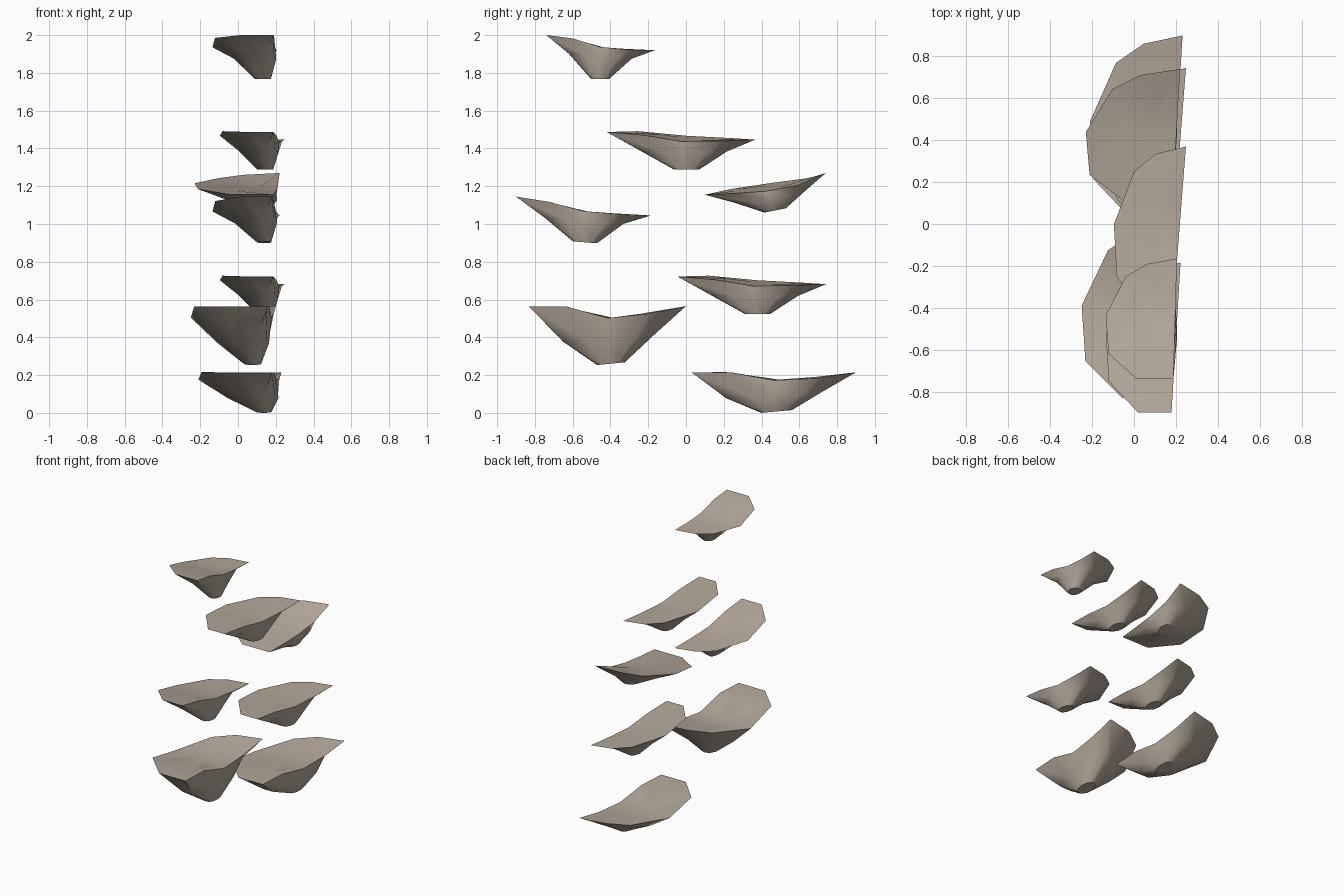
import bpy, bmesh, math

if "Cube" in bpy.data.objects:
    bpy.data.objects.remove(bpy.data.objects["Cube"])

mat = bpy.data.materials.new("taupe stone")
mat.diffuse_color = (0.46, 0.395, 0.33, 1)
mat.use_nodes = True
mat.node_tree.nodes["Principled BSDF"].inputs["Base Color"].default_value = mat.diffuse_color

# Rim outline: u = outer side (0) to wall side (1), v = front (0) to rear tip (1)
OUTER = [(0.58, 0.955), (0.28, 0.85), (0.0, 0.53), (0.04, 0.21), (0.43, 0.0)]
BACK_V = [0.0, 0.24, 0.5, 0.76, 1.0]
# Angle around the foot for each rim point
FOOT_ANGLES = [-65, -32, 0, 32, 65, 97, 132, 175, 215, 255]


def back_height(zs, v):
    """Height of the wall-side edge, interpolated along its length."""
    for i in range(4):
        if v <= BACK_V[i + 1]:
            t = (v - BACK_V[i]) / (BACK_V[i + 1] - BACK_V[i])
            return zs[i] + t * (zs[i + 1] - zs[i])
    return zs[-1]


def make_shelf(name, xr, yr, zs, lift, end_u, foot_u, foot_v, foot_z, fall, swell=0.05):
    """Saddle-topped shelf tapering down to a small flat foot."""
    rim = [(end_u + (1 - end_u) * v, v) for v in BACK_V] + OUTER

    def xy(u, v):
        return xr[0] + u * (xr[1] - xr[0]), yr[0] + v * (yr[1] - yr[0])

    def top_z(u, v):
        return back_height(zs, v) + lift * (1 - u) * 4 * v * (1 - v)

    bm = bmesh.new()
    cu, cv = sum(foot_u) / 2, sum(foot_v) / 2
    ru, rv = (foot_u[1] - foot_u[0]) / 2, (foot_v[1] - foot_v[0]) / 2
    rings = [[] for _ in range(4)]          # inner top, rim, waist, foot
    for (u, v), deg in zip(rim, FOOT_ANGLES):
        a = math.radians(deg)
        fu, fv = cu + ru * math.cos(a), cv + rv * math.sin(a)
        fz = foot_z[0] + (foot_z[1] - foot_z[0]) * (fv - foot_v[0]) / (2 * rv)
        iu, iv = u + 0.5 * (0.55 - u), v + 0.5 * (0.5 - v)
        z = top_z(u, v)
        rings[0].append(bm.verts.new((*xy(iu, iv), top_z(iu, iv))))
        rings[1].append(bm.verts.new((*xy(u, v), z)))
        # waist swells a little on the wall side, and its corners are eased in
        bulge = swell * math.sin(math.pi * v) if u > 0.75 else 0
        ease = {0.0: -0.07, 1.0: -0.11}.get(v, 0) if u > 0.75 else 0
        f = 1 - (fall[0] + (fall[1] - fall[0]) * v)
        rings[2].append(bm.verts.new((*xy((u + fu) / 2 + bulge + ease, (v + fv) / 2),
                                      fz + (z - fz) * f)))
        rings[3].append(bm.verts.new((*xy(fu, fv), fz)))
    n = len(rim)
    centre = bm.verts.new((*xy(0.55, 0.5), top_z(0.55, 0.5)))
    for i in range(n):
        j = (i + 1) % n
        bm.faces.new((centre, rings[0][i], rings[0][j]))
        for a, b in zip(rings, rings[1:]):
            bm.faces.new((a[i], b[i], b[j], a[j]))
    bm.faces.new(rings[3][::-1])
    bmesh.ops.recalc_face_normals(bm, faces=bm.faces)
    # smooth walls with a crisp rim, foot and front corner
    for f in bm.faces:
        f.smooth = True
    for i in range(n):
        for ring in (rings[1], rings[3]):
            bm.edges.get((ring[i], ring[(i + 1) % n])).smooth = False
    bm.edges.get((rings[1][0], rings[2][0])).smooth = False
    me = bpy.data.meshes.new(name)
    bm.to_mesh(me)
    bm.free()
    me.materials.append(mat)
    ob = bpy.data.objects.new(name, me)
    bpy.context.collection.objects.link(ob)


# Shelves from top to bottom
make_shelf("shelf_top", (-.135, .205), (-.74, -.165), (2.0, 1.983, 1.937, 1.923, 1.92),
           0, .95, (.66, .91), (.41, .58), (1.768, 1.768), (.42, .30))
# Two identical narrow shelves
for nm, dy, dz in (("narrow_shelf_upper", 0, 0), ("narrow_shelf_lower", .375, -.765)):
    make_shelf(nm, (-.096, .248), (-.42 + dy, .37 + dy),
               [z + dz for z in (1.487, 1.468, 1.434, 1.438, 1.448)],
               .033, .82, (.58, .82), (.45, .62), (1.288 + dz, 1.288 + dz), (.5, .4), .03)
make_shelf("tilted_shelf", (-.23, .22), (.1, .74), (1.155, 1.16, 1.172, 1.203, 1.27),
           .04, .92, (.68, .88), (.49, .67), (1.06, 1.083), (.45, .5))
make_shelf("front_shelf", (-.135, .222), (-.9, -.185), (1.145, 1.118, 1.068, 1.053, 1.045),
           0, .88, (.66, .87), (.42, .6), (.908, .898), (.47, .3))
make_shelf("deep_shelf", (-.25, .2), (-.83, 0), (.562, .563, .502, .525, .565),
           0, .9, (.62, .83), (.43, .61), (.253, .268), (.6, .5), .03)
make_shelf("bottom_shelf", (-.21, .232), (.03, .9), (.214, .214, .172, .183, .215),
           .003, .88, (.68, .88), (.42, .61), (0, .015), (.64, .5))
